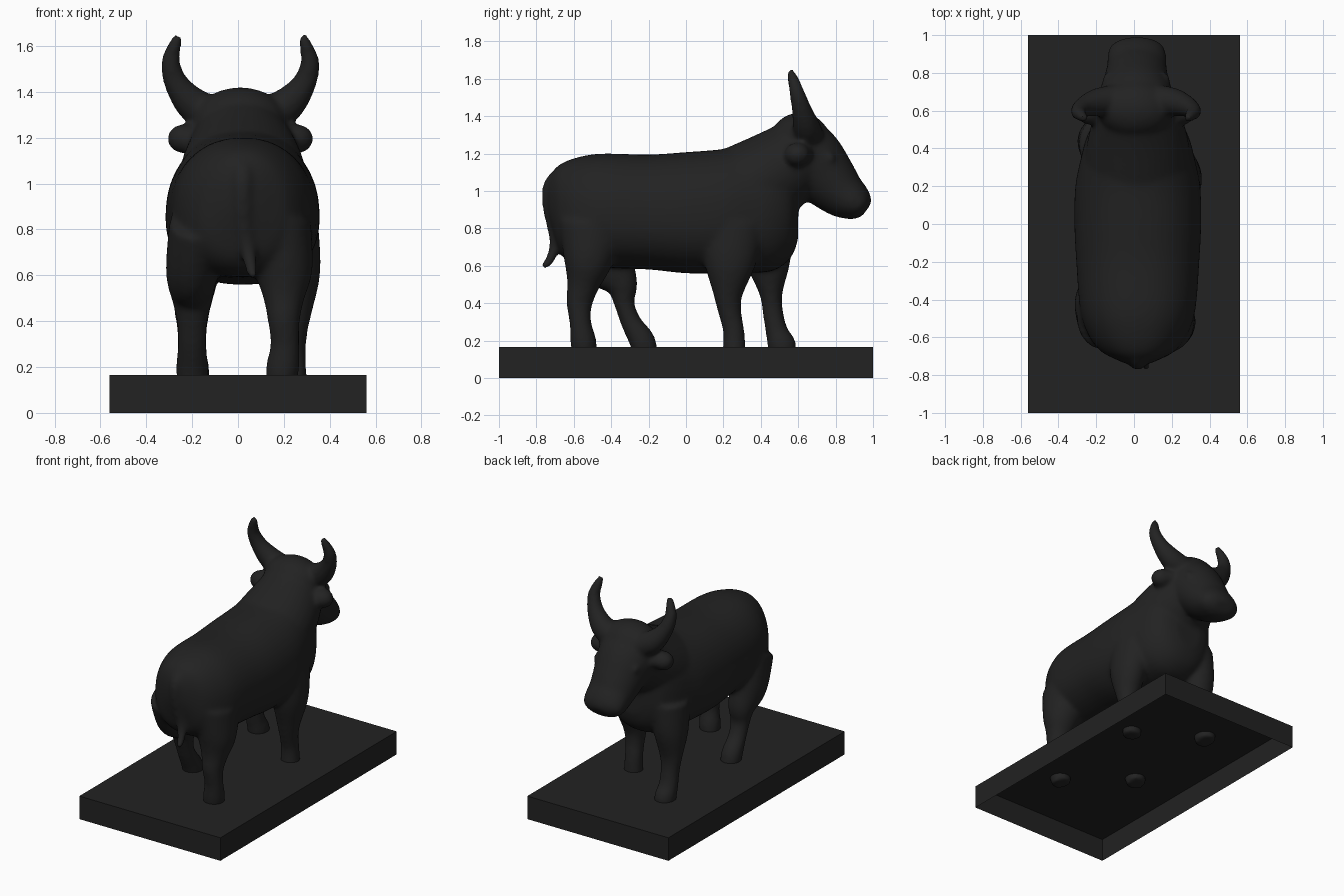
import bpy, bmesh, math
from mathutils import Vector, Matrix

dark = bpy.data.materials.new("dark_finish")
dark.diffuse_color = (0.016, 0.016, 0.016, 1)


def spline(pts, steps=5):
    """Catmull-Rom through rows of numbers."""
    out = []
    for i in range(len(pts) - 1):
        a, b, c, d = (pts[max(0, min(len(pts) - 1, i + k))] for k in (-1, 0, 1, 2))
        for s in range(steps):
            t = s / steps
            out.append([0.5 * (2 * q + (r - p) * t + (2 * p - 5 * q + 4 * r - w) * t * t
                               + (3 * q - p - 3 * r + w) * t ** 3)
                        for p, q, r, w in zip(a, b, c, d)])
    return out + [list(pts[-1])]


def tube(bm, pts, taper=0.0, power=1.0, n=28, axis=None):
    """Loft ellipses along rows of (x, y, z, sideways radius, other radius)."""
    rows = spline(pts)
    rings = []
    for i, row in enumerate(rows):
        c = Vector(row[:3])
        t = axis or (Vector(rows[min(i + 1, len(rows) - 1)][:3]) - Vector(rows[max(i - 1, 0)][:3])).normalized()
        side = (Vector((1, 0, 0)) - t * t.x).normalized()
        up = side.cross(t)
        ring = []
        for k in range(n):
            a = 2 * math.pi * k / n
            ca, sa = math.cos(a), math.sin(a)
            ca = math.copysign(abs(ca) ** power, ca) * (1 - taper * sa)
            sa = math.copysign(abs(sa) ** power, sa)
            ring.append(bm.verts.new(c + side * ca * row[3] + up * sa * row[4]))
        rings.append(ring)
    for r0, r1 in zip(rings, rings[1:]):
        for k in range(n):
            bm.faces.new((r0[k], r0[(k + 1) % n], r1[(k + 1) % n], r1[k]))
    bm.faces.new(rings[0][::-1])
    bm.faces.new(rings[-1])


def ball(bm, loc, size):
    bmesh.ops.create_uvsphere(bm, u_segments=20, v_segments=12, radius=1,
                              matrix=Matrix.Translation(loc) @ Matrix.Diagonal((*size, 1)))


def finish(bm, name):
    bmesh.ops.recalc_face_normals(bm, faces=bm.faces)
    me = bpy.data.meshes.new(name)
    bm.to_mesh(me)
    bm.free()
    ob = bpy.data.objects.new(name, me)
    bpy.context.collection.objects.link(ob)
    me.materials.append(dark)
    return ob


# base: shallow box, open underneath
bm = bmesh.new()
bmesh.ops.create_cube(bm, size=1, matrix=Matrix.Translation((0, 0, 0.0825)) @ Matrix.Diagonal((1.12, 2, 0.165, 1)))
bottom = [f for f in bm.faces if f.calc_center_median().z < 0.01]
bmesh.ops.delete(bm, geom=bottom, context='FACES_ONLY')
finish(bm, "base")

bm = bmesh.new()
CX = 0.02

# trunk: y, underside z, top z, half width
trunk = [(-.74, .88, 1.04, .06), (-.715, .78, 1.10, .12), (-.67, .66, 1.145, .20), (-.58, .60, 1.18, .265),
         (-.45, .59, 1.2, .305), (-.2, .58, 1.195, .325), (0, .56, 1.208, .335), (.2, .56, 1.225, .33),
         (.35, .562, 1.26, .30), (.46, .572, 1.29, .27), (.54, .62, 1.29, .225), (.58, .68, 1.22, .17),
         (.6, .75, 1.1, .10)]
tube(bm, [(CX, y, (a + b) / 2, w, (b - a) / 2) for y, a, b, w in trunk],
     taper=0.07, power=0.88, n=40, axis=Vector((0, 1, 0)))

# neck and rounded poll
tube(bm, [(CX, .2, .93, .30, .27), (CX, .45, 1.08, .265, .235), (.012, .62, 1.2, .21, .2)])
ball(bm, (.01, .61, 1.27), (.205, .16, .15))

# head, poll to muzzle
tube(bm, [(.01, .57, 1.24, .205, .19), (.01, .66, 1.17, .2, .185),
          (.012, .75, 1.07, .175, .163), (.015, .83, .99, .158, .134), (.015, .895, .945, .155, .108),
          (.015, .94, .915, .135, .08), (.015, .965, .897, .075, .042)])

# horns, ears, eyes
for s in (-1, 1):
    horn = [(.10, .66, 1.29, .08, .08), (.20, .645, 1.34, .078, .075), (.275, .62, 1.43, .055, .055),
            (.304, .595, 1.52, .043, .042), (.29, .575, 1.59, .033, .032), (.27, .557, 1.645, .02, .02)]
    tube(bm, [(.01 + s * x, y, z, a, b) for x, y, z, a, b in horn], n=20)
    ball(bm, (.01 + s * .245, .595, 1.195), (.075, .07, .065))
    ball(bm, (.01 + s * .20, .63, 1.20), (.07, .05, .05))
    ball(bm, (.012 + s * .155, .765, 1.175), (.025, .035, .03))

# legs, each in its own stride
legs = [
    # hind right
    [(.19, -.50, .82, .13, .18), (.20, -.525, .62, .125, .13), (.20, -.55, .5, .09, .088),
     (.20, -.57, .4, .07, .07), (.205, -.565, .3, .063, .058), (.195, -.55, .2, .073, .07), (.185, -.54, .12, .065, .065)],
    # hind left
    [(-.17, -.50, .82, .13, .18), (-.20, -.42, .62, .115, .15), (-.2, -.345, .5, .09, .09),
     (-.2, -.33, .4, .068, .055), (-.2, -.295, .3, .062, .055), (-.2, -.235, .2, .071, .07), (-.2, -.215, .12, .065, .065)],
    # front right
    [(.23, .25, .82, .12, .17), (.25, .235, .62, .11, .14), (.245, .225, .45, .08, .08),
     (.24, .235, .35, .063, .062), (.235, .255, .25, .062, .057), (.235, .258, .12, .067, .065)],
    # front left
    [(-.17, .42, .82, .12, .15), (-.19, .44, .62, .11, .12), (-.2, .455, .45, .08, .062),
     (-.2, .465, .35, .065, .055), (-.2, .485, .25, .066, .06), (-.195, .51, .18, .071, .077), (-.195, .52, .12, .065, .07)],
]
for leg in legs:
    tube(bm, leg)

# tail
tube(bm, [(.02, -.66, 1.10, .045, .04), (.02, -.725, 1.03, .045, .04), (.02, -.728, .92, .045, .04),
          (.025, -.712, .82, .04, .035), (.04, -.70, .73, .036, .03), (.052, -.715, .66, .03, .027),
          (.06, -.74, .615, .026, .024), (.068, -.77, .595, .018, .018)], n=16)

# fuse all parts into one soft sculpted skin
bull = finish(bm, "bull")
rm = bull.modifiers.new("fuse", 'REMESH')
rm.mode = 'VOXEL'
rm.voxel_size = 0.013
rm.use_smooth_shade = True
sm = bull.modifiers.new("soften", 'SMOOTH')
sm.factor = 0.5
sm.iterations = 14
